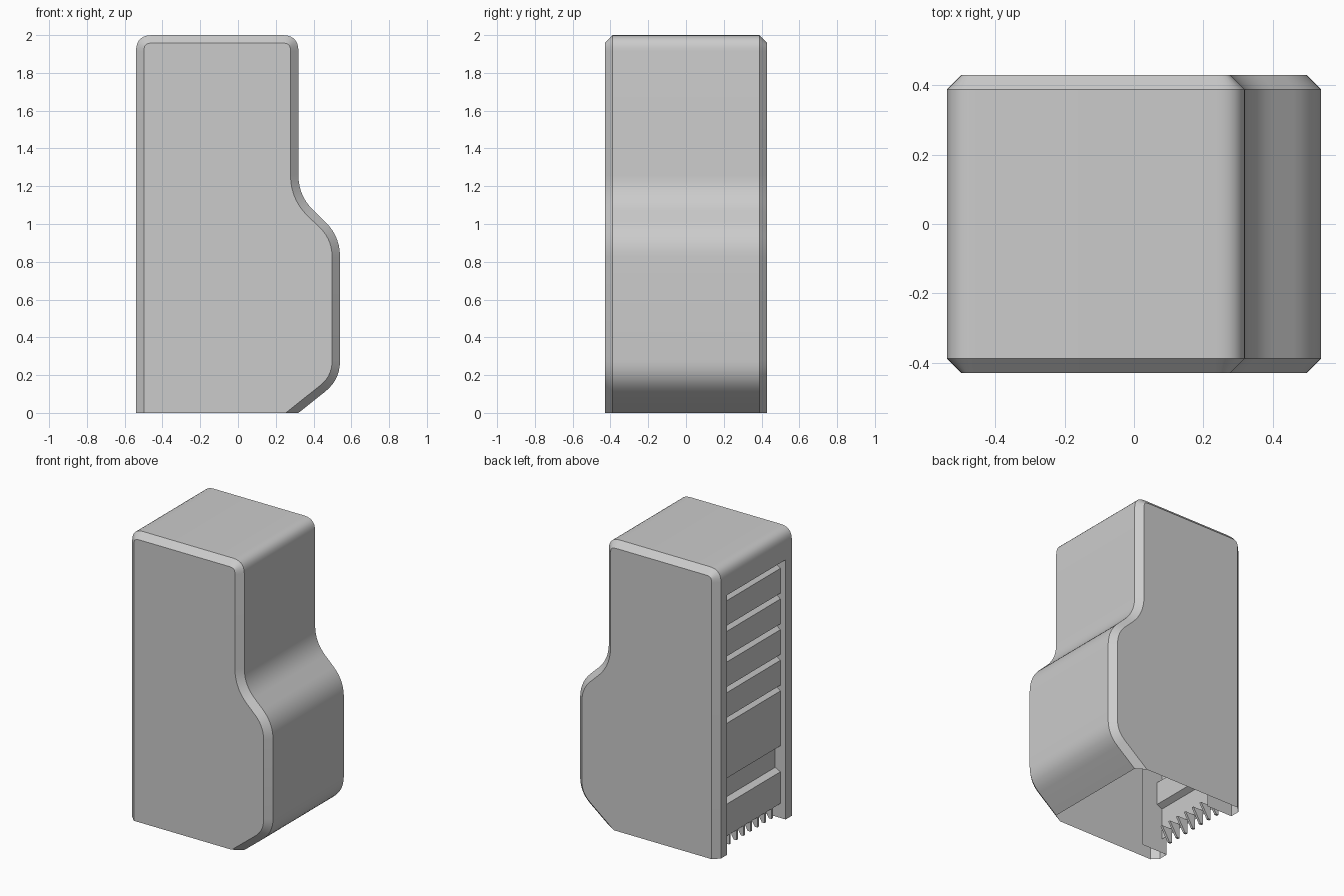
import bpy, bmesh, math
from mathutils import Vector

cube = bpy.data.objects.get("Cube")
if cube:
    bpy.data.objects.remove(cube, do_unlink=True)

grey = bpy.data.materials.new("plain grey")
grey.use_nodes = True
colour = (0.6, 0.6, 0.6, 1)
grey.diffuse_color = colour
grey.node_tree.nodes["Principled BSDF"].inputs["Base Color"].default_value = colour

BEVEL = 0.042
DEPTH = 0.43
SIDE_X = -0.54
PANEL_X = -0.5
OPEN_Y = 0.32
OPEN_TOP = 1.8


def finish(name, bm, recalc=True):
    bmesh.ops.remove_doubles(bm, verts=bm.verts, dist=0.0001)
    if recalc:
        bmesh.ops.recalc_face_normals(bm, faces=bm.faces)
    mesh = bpy.data.meshes.new(name)
    bm.to_mesh(mesh)
    bm.free()
    mesh.materials.append(grey)
    obj = bpy.data.objects.new(name, mesh)
    bpy.context.collection.objects.link(obj)
    bpy.ops.object.select_all(action='DESELECT')
    obj.select_set(True)
    bpy.context.view_layer.objects.active = obj
    bpy.ops.object.shade_smooth_by_angle(angle=math.radians(30))
    return obj


def quad(bm, *points):
    return bm.faces.new([bm.verts.new(p) for p in points])


def fillet(corners, steps=7):
    """Round the inner corners of an open path; each corner is (x, z, tangent)."""
    path = []
    for i, (x, z, t) in enumerate(corners):
        p = Vector((x, z))
        if not t:
            path.append(p)
            continue
        a = p + (Vector(corners[i - 1][:2]) - p).normalized() * t
        b = p + (Vector(corners[i + 1][:2]) - p).normalized() * t
        for k in range(steps + 1):
            u = k / steps
            path.append(a * (1 - u) ** 2 + p * 2 * u * (1 - u) + b * u * u)
    return path


def inset(path, d):
    """Offset an open path inwards, keeping both ends on the floor."""
    normals = []
    for a, b in zip(path, path[1:]):
        e = (b - a).normalized()
        normals.append(Vector((-e.y, e.x)))
    result = []
    for i, p in enumerate(path):
        if i == 0 or i == len(path) - 1:
            n = normals[0] if i == 0 else normals[-1]
            result.append(Vector((p.x + d / n.x, 0)))
        else:
            n = normals[i - 1] + normals[i]
            result.append(p + n * (2 * d / n.length_squared))
    return result


# Outer shell: stepped outline, bevelled towards the two flat sides
outline = fillet([(0.32, 0, 0), (0.54, 0.175, 0.1), (0.54, 0.937, 0.11),
                  (0.32, 1.148, 0.11), (0.32, 2, 0.085), (SIDE_X, 2, 0.085),
                  (SIDE_X, 0, 0)])
inner = inset(outline, BEVEL)
edge_y = DEPTH - BEVEL
bm = bmesh.new()
rings = [[bm.verts.new((p.x, y, p.y)) for p in path]
         for path, y in ((inner, -DEPTH), (outline, -edge_y), (outline, edge_y), (inner, DEPTH))]
for r, (ring, following) in enumerate(zip(rings, rings[1:])):
    for i in range(len(ring) - 1):
        if r == 1 and i == len(ring) - 2:
            continue  # the vented side is framed below
        bm.faces.new((ring[i], ring[i + 1], following[i + 1], following[i]))
bm.faces.new(rings[0])
bm.faces.new(rings[3])
wall_top = outline[-2].y
for s in (-1, 1):
    quad(bm, (SIDE_X, s * edge_y, 0), (SIDE_X, s * OPEN_Y, 0),
         (SIDE_X, s * OPEN_Y, wall_top), (SIDE_X, s * edge_y, wall_top))
quad(bm, (SIDE_X, -OPEN_Y, OPEN_TOP), (SIDE_X, OPEN_Y, OPEN_TOP),
     (SIDE_X, OPEN_Y, wall_top), (SIDE_X, -OPEN_Y, wall_top))
finish("outer_shell", bm)

# Reveal lining the sides and top of the opening
bm = bmesh.new()
back_x = -0.34
for s in (-1, 1):
    y = s * OPEN_Y
    points = [(SIDE_X, y, 0), (back_x, y, 0), (back_x, y, OPEN_TOP), (SIDE_X, y, OPEN_TOP)]
    quad(bm, *(points if s < 0 else points[::-1]))
quad(bm, (SIDE_X, -OPEN_Y, OPEN_TOP), (back_x, -OPEN_Y, OPEN_TOP),
     (back_x, OPEN_Y, OPEN_TOP), (SIDE_X, OPEN_Y, OPEN_TOP))
finish("opening_reveal", bm, recalc=False)

# Louvred panel: sloped ledges cut into a flat sheet
groove_x = PANEL_X + 0.04
profile = [(PANEL_X, 0.1), (PANEL_X, 0.32), (groove_x, 0.34),
           (groove_x, 0.5), (PANEL_X, 0.5)]
for k in range(5):
    z = 0.88 + k * 0.2125
    profile += [(PANEL_X, z), (groove_x, z + 0.03), (PANEL_X, z + 0.04)]
profile.append((PANEL_X, OPEN_TOP))
bm = bmesh.new()
for (xa, za), (xb, zb) in zip(profile, profile[1:]):
    quad(bm, (xa, OPEN_Y, za), (xa, -OPEN_Y, za), (xb, -OPEN_Y, zb), (xb, OPEN_Y, zb))
finish("louvre_panel", bm, recalc=False)

# Row of small fins under the panel
bm = bmesh.new()
for k in range(7):
    y = -0.23 + k * 0.077
    section = [(PANEL_X, 0.13), (PANEL_X, 0.03), (PANEL_X + 0.02, 0.03), (PANEL_X + 0.08, 0.13)]
    sides = [[bm.verts.new((x, y + s * 0.008, z)) for x, z in section] for s in (-1, 1)]
    for side in sides:
        bm.faces.new(side)
    for i in range(4):
        j = (i + 1) % 4
        bm.faces.new((sides[0][i], sides[0][j], sides[1][j], sides[1][i]))
finish("panel_fins", bm)
